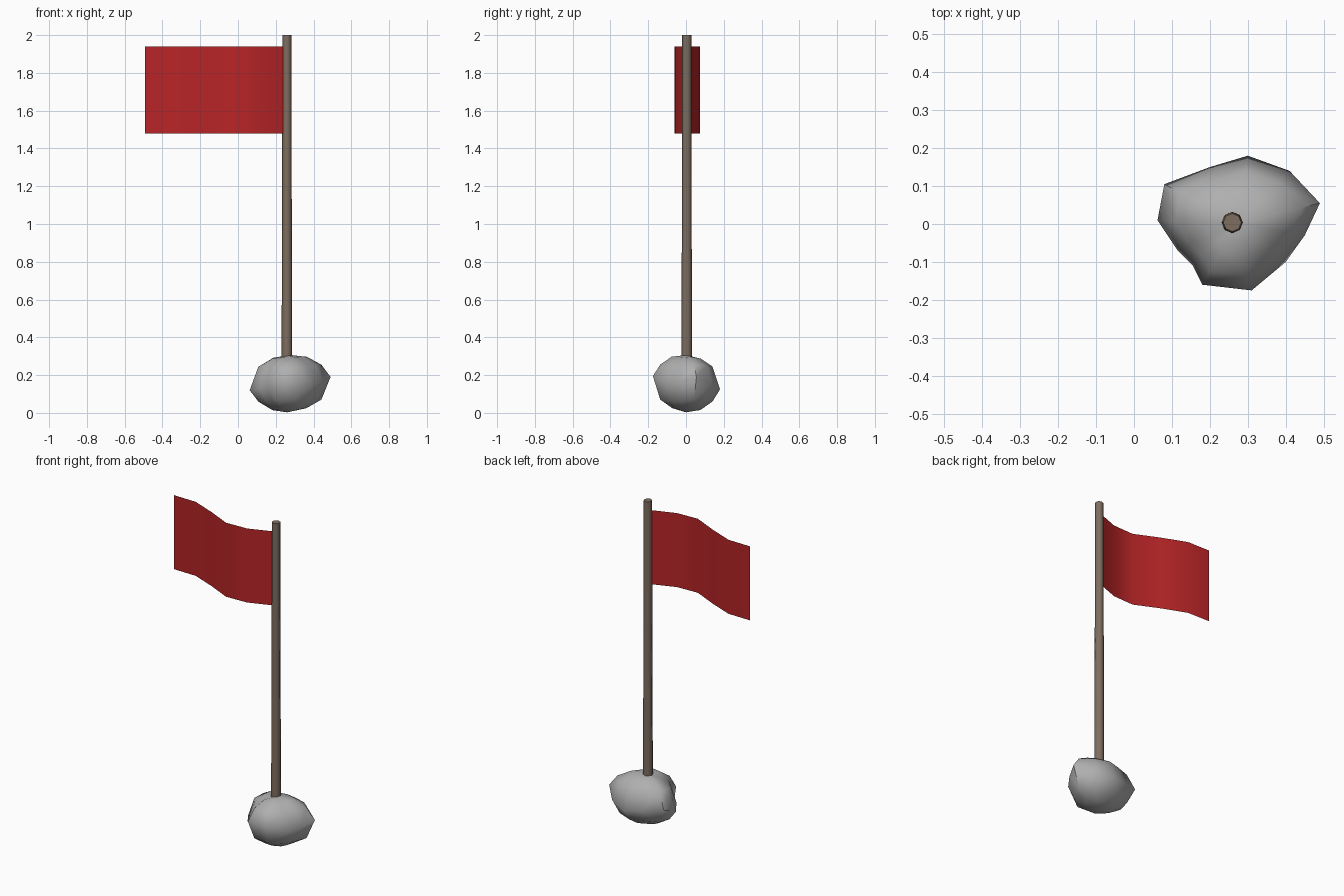
import bpy, bmesh, math
from mathutils import Vector

if "Cube" in bpy.data.objects:
    bpy.data.objects.remove(bpy.data.objects["Cube"])

def material(name, rgb):
    m = bpy.data.materials.new(name)
    m.diffuse_color = (*rgb, 1)
    m.use_nodes = True
    m.node_tree.nodes["Principled BSDF"].inputs["Base Color"].default_value = m.diffuse_color
    return m

def add_object(name, bm, mat, angle):
    bmesh.ops.recalc_face_normals(bm, faces=bm.faces)
    me = bpy.data.meshes.new(name)
    bm.to_mesh(me)
    bm.free()
    ob = bpy.data.objects.new(name, me)
    bpy.context.collection.objects.link(ob)
    me.materials.append(mat)
    bpy.ops.object.select_all(action='DESELECT')
    ob.select_set(True)
    bpy.context.view_layer.objects.active = ob
    bpy.ops.object.shade_smooth_by_angle(angle=math.radians(angle))
    return ob

def loft(bm, rings):
    for a, b in zip(rings, rings[1:]):
        n = len(a)
        for i in range(n):
            j = (i + 1) % n
            bm.faces.new((a[i], a[j], b[j], b[i]))

stone = material("stone grey", (0.43, 0.43, 0.43))
wood = material("weathered wood", (0.21, 0.155, 0.115))
cloth = material("red cloth", (0.48, 0.018, 0.02))

# Base rock: widest outline (x, y, z), scaled inwards above and below
outline = [(.062, .01, .12), (.08, .105, .16), (.2, .15, .14), (.3, .18, .125),
           (.41, .14, .15), (.49, .055, .19), (.45, -.03, .165), (.40, -.10, .15),
           (.31, -.175, .195), (.18, -.16, .18), (.155, -.11, .14), (.115, -.07, .13)]
centre = Vector((.27, 0, 0))
bm = bmesh.new()
rings = []
for scale, z in ((.42, .02), (.78, .065), (1, None), (.78, .25), (.43, .292)):
    ring = []
    for x, y, mid in outline:
        p = centre + (Vector((x, y, 0)) - centre) * scale
        p.z = mid if z is None else z + (mid - .157) * .15
        ring.append(bm.verts.new(p))
    rings.append(ring)
loft(bm, rings)
for ring, tip in ((rings[0], (.26, 0, .003)), (rings[-1], (.28, 0, .306))):
    v = bm.verts.new(tip)
    for i in range(len(ring)):
        bm.faces.new((ring[i], ring[(i + 1) % len(ring)], v))
bmesh.ops.triangulate(bm, faces=[f for f in bm.faces if len(f.verts) == 4])
add_object("base_rock", bm, stone, 50)

# Tapered eight-sided pole
bm = bmesh.new()
rings = []
for z, r in ((.02, .029), (.7, .027), (1.3, .025), (2.0, .024)):
    rings.append([bm.verts.new((.259 + r * math.cos(i * math.pi / 4),
                                .004 + r * math.sin(i * math.pi / 4), z)) for i in range(8)])
loft(bm, rings)
bm.faces.new(rings[0])
bm.faces.new(rings[-1])
add_object("flag_pole", bm, wood, 50)

# Waving flag, a single sheet
wave = [(.25, 0), (.10, -.055), (-.04, -.06), (-.19, .01), (-.34, .07), (-.492, .073)]
bm = bmesh.new()
cols = [(bm.verts.new((x, y, 1.48)), bm.verts.new((x, y, 1.94))) for x, y in wave]
for a, b in zip(cols, cols[1:]):
    bm.faces.new((b[0], a[0], a[1], b[1]))
add_object("flag", bm, cloth, 60)
